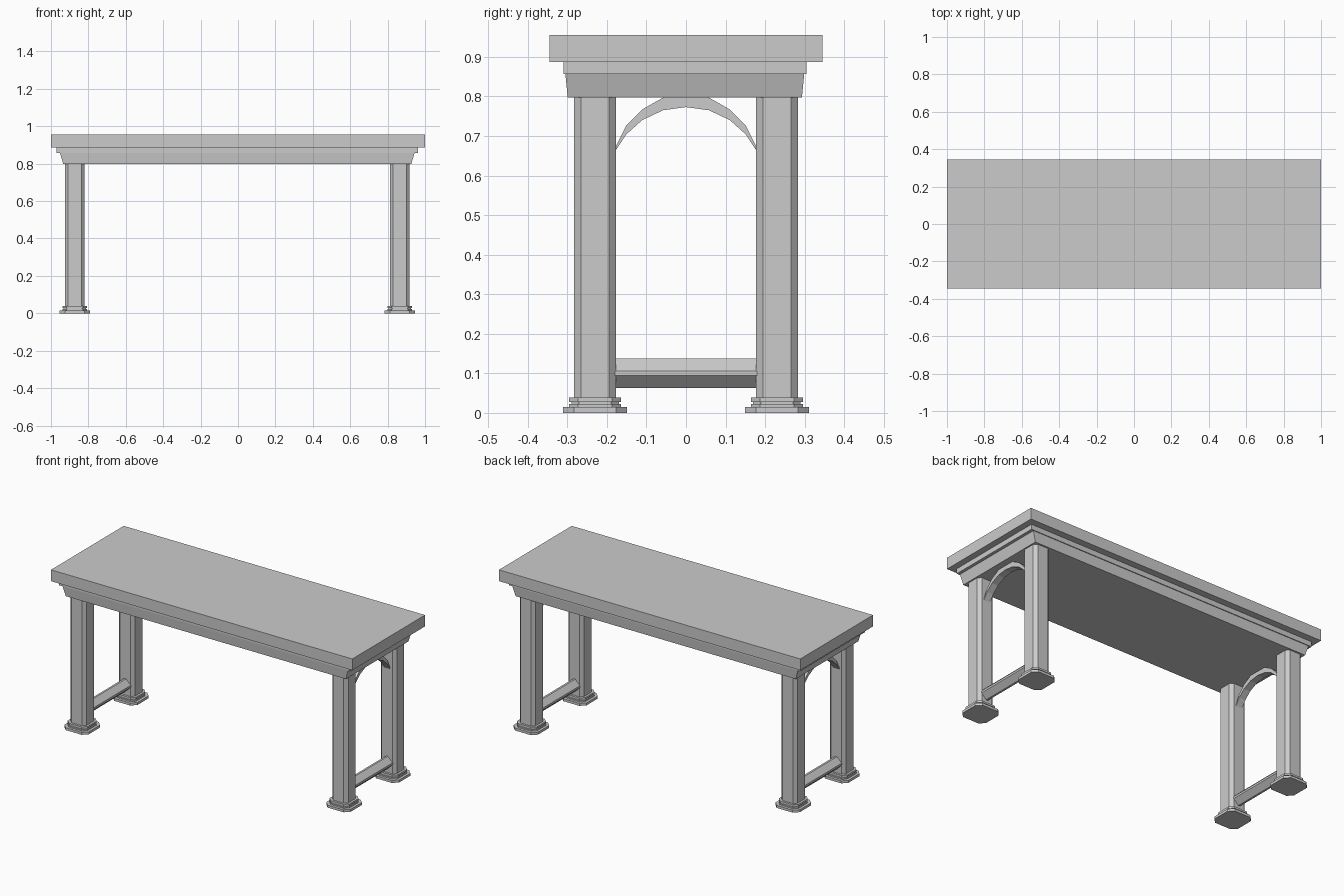
import bpy

if "Cube" in bpy.data.objects:
    bpy.data.objects.remove(bpy.data.objects["Cube"])

OX, OY = -0.004, -0.003   # slight offset of the frame under the top
LEG_X, LEG_Y = 0.869, 0.23


def make_mesh(name, verts, faces):
    mesh = bpy.data.meshes.new(name)
    mesh.from_pydata(verts, [], faces)
    mesh.update()
    obj = bpy.data.objects.new(name, mesh)
    bpy.context.collection.objects.link(obj)
    return obj


def loft(name, rings):
    """Closed solid through rings with equal point counts."""
    n = len(rings[0])
    verts = [p for r in rings for p in r]
    faces = [tuple(reversed(range(n))), tuple(range(len(verts) - n, len(verts)))]
    for k in range(len(rings) - 1):
        for i in range(n):
            j = (i + 1) % n
            faces.append((k * n + i, k * n + j, (k + 1) * n + j, (k + 1) * n + i))
    return make_mesh(name, verts, faces)


def rect(hx, hy, z, ox=0.0, oy=0.0):
    return [(ox + sx * hx, oy + sy * hy, z)
            for sx, sy in ((-1, -1), (1, -1), (1, 1), (-1, 1))]


def octagon(h, c):
    """Square of half size h with corners cut by c."""
    k = h - c
    return [(h, -k), (h, k), (k, h), (-k, h), (-h, k), (-h, -k), (-k, -h), (k, -h)]


# Table top and the mouldings below it
loft("table_top", [rect(1.0, 0.345, 0.887), rect(1.0, 0.345, 0.955)])
loft("upper_moulding", [rect(0.966, 0.307, 0.857, OX, OY),
                        rect(0.966, 0.307, 0.887, OX, OY)])
loft("apron", [rect(0.930, 0.296, 0.797, OX, OY),
               rect(0.948, 0.302, 0.857, OX, OY)])

# Leg profile: half size, corner cut, height
leg_profile = [
    (0.081, 0.028, 0.0), (0.081, 0.028, 0.015),
    (0.066, 0.023, 0.015), (0.066, 0.023, 0.023),
    (0.060, 0.020, 0.023), (0.060, 0.020, 0.028),
    (0.066, 0.023, 0.028), (0.066, 0.023, 0.039),
    (0.053, 0.018, 0.039), (0.053, 0.018, 0.797),
]

# Half of the arch outline: y, lower z, upper z
arch_half = [(0.178, 0.663, 0.673), (0.151, 0.704, 0.727), (0.111, 0.740, 0.767),
             (0.058, 0.765, 0.797), (0.0, 0.773, 0.803)]
arch = [(-y, a, b) for y, a, b in arch_half] + arch_half[-2::-1]
ARCH_W = 0.021

for side, sx in (("left", -1), ("right", 1)):
    cx = OX + sx * LEG_X
    # Octagonal legs with stepped feet
    for end, sy in (("front", -1), ("back", 1)):
        loft(f"{end}_{side}_leg",
             [[(cx + x, sy * LEG_Y + y, z) for x, y in octagon(h, c)]
              for h, c, z in leg_profile])
    # Low stretcher between the legs
    loft(f"{side}_stretcher",
         [[(cx + x, y, 0.1 + z) for x, z in reversed(octagon(0.037, 0.031))]
          for y in (-0.18, 0.18)])
    # Arched brace under the apron
    loft(f"{side}_arch",
         [[(cx - ARCH_W, y, a), (cx - ARCH_W, y, b),
           (cx + ARCH_W, y, b), (cx + ARCH_W, y, a)] for y, a, b in arch])
